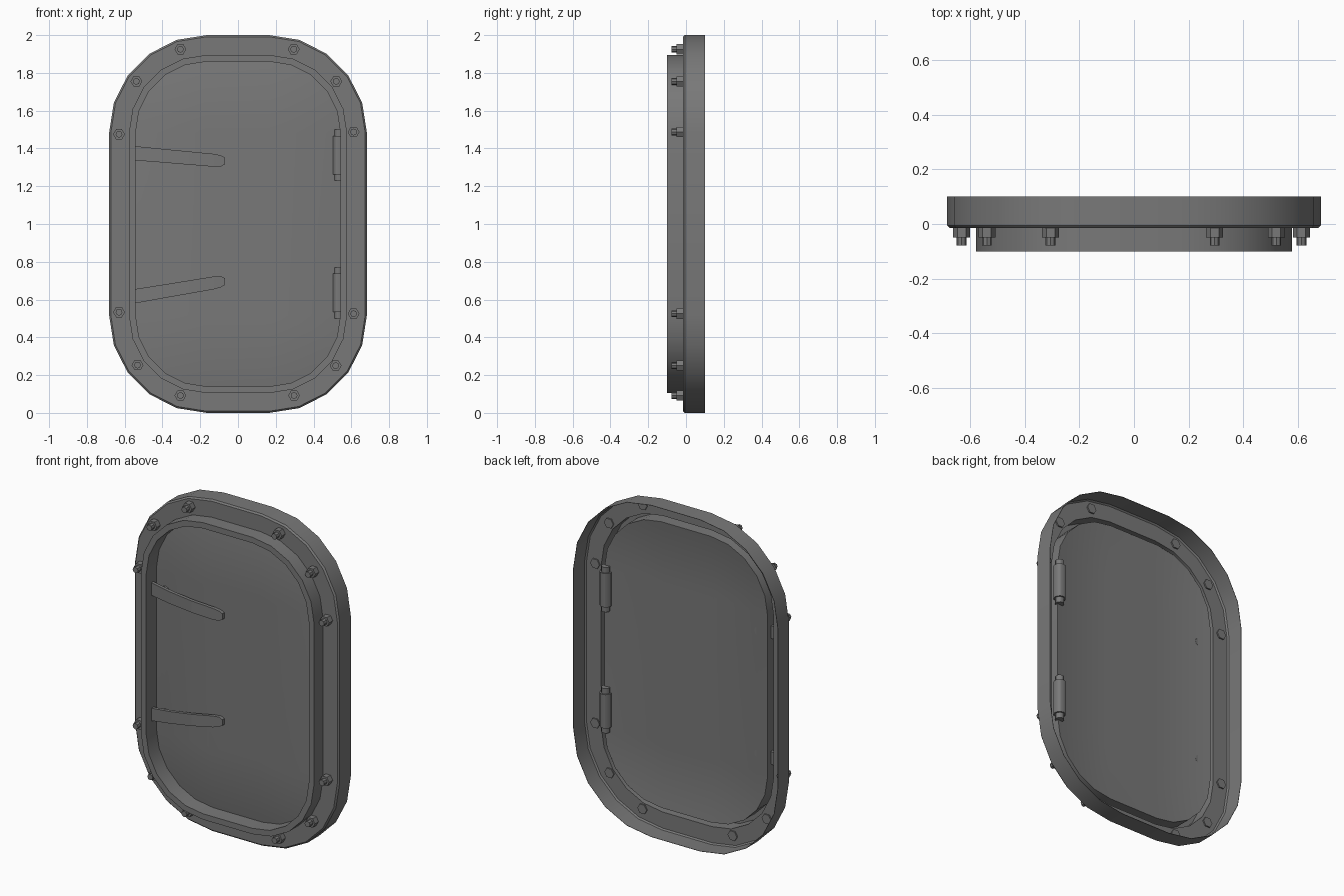
import bpy, bmesh, math
from mathutils import Vector

if "Cube" in bpy.data.objects:
    bpy.data.objects.remove(bpy.data.objects["Cube"])

steel = bpy.data.materials.new("dark_grey_steel")
steel.diffuse_color = (0.19, 0.19, 0.19, 1)
steel.use_nodes = True
steel.node_tree.nodes["Principled BSDF"].inputs["Base Color"].default_value = steel.diffuse_color

CX, CZ, R, SEG = 0.165, 0.4825, 0.5175, 5


def outline(d, y):
    """Rounded door outline, inset by d from the outer edge, at depth y."""
    pts = []
    for q, (sx, sz) in enumerate([(1, 1), (-1, 1), (-1, -1), (1, -1)]):
        for i in range(SEG + 1):
            a = math.radians(90 * q + 90 * i / SEG)
            pts.append((sx * CX + (R - d) * math.cos(a), y,
                        1 + sz * CZ + (R - d) * math.sin(a)))
    return pts


def loft(name, rings, closed=False, smooth=False):
    """Skin a list of equal-length point rings, capped or closed on itself."""
    bm = bmesh.new()
    vs = [[bm.verts.new(p) for p in r] for r in rings]
    n = len(vs[0])
    pairs = list(zip(vs, vs[1:]))
    if closed:
        pairs.append((vs[-1], vs[0]))
    for a, b in pairs:
        for i in range(n):
            j = (i + 1) % n
            bm.faces.new((a[i], a[j], b[j], b[i]))
    if not closed:
        bm.faces.new(vs[0])
        bm.faces.new(vs[-1])
    bmesh.ops.recalc_face_normals(bm, faces=bm.faces)
    me = bpy.data.meshes.new(name)
    bm.to_mesh(me)
    bm.free()
    me.materials.append(steel)
    ob = bpy.data.objects.new(name, me)
    bpy.context.collection.objects.link(ob)
    if smooth:
        bpy.ops.object.select_all(action='DESELECT')
        ob.select_set(True)
        bpy.context.view_layer.objects.active = ob
        bpy.ops.object.shade_smooth_by_angle(angle=math.radians(30))
    return ob


def turned(name, centre, axis, profile, sides, smooth=False):
    """Solid of stacked rings (radius, position) along axis 'y' or 'z'."""
    rings = []
    for r, t in profile:
        ring = []
        for i in range(sides):
            a = math.tau * i / sides
            u, v = r * math.cos(a), r * math.sin(a)
            off = (u, t, v) if axis == 'y' else (u, v, t)
            ring.append(Vector(centre) + Vector(off))
        rings.append(ring)
    return loft(name, rings, smooth=smooth)


# Frame: pressed sheet with rim, flange and coaming, hollow from behind
frame_profile = [(0.0, 0.10), (0.0, -0.006), (0.009, -0.015), (0.105, -0.015),
                 (0.105, -0.10), (0.14, -0.10), (0.14, 0.0),
                 (0.138, 0.0), (0.138, -0.098), (0.107, -0.098), (0.107, -0.013),
                 (0.010, -0.013), (0.002, -0.005), (0.002, 0.10)]
loft("frame", [outline(d, y) for d, y in frame_profile], closed=True, smooth=True)

# Door: thin, gently domed panel
front = []
for i in range(13):
    t = i / 12
    front.append((0.139 + 0.37 * t, -0.003 - 0.026 * (1 - (1 - t) ** 2)))
back = [(d, y + 0.003) for d, y in front]
loft("door_panel", [outline(d, y) for d, y in front[::-1] + back], smooth=True)

# Bolts: nut and stud in front, hexagonal end just showing behind
for x, z in ((0.612, 1.487), (0.612, 0.525), (0.52, 1.755), (0.517, 0.25),
             (0.295, 1.925), (0.297, 0.092), (-0.305, 1.925), (-0.305, 0.092),
             (-0.538, 1.755), (-0.532, 0.253), (-0.63, 1.475), (-0.63, 0.533)):
    turned("bolt_nut", (x, 0, z), 'y', [(0.031, -0.005), (0.031, -0.050)], 6)
    turned("bolt_stud", (x, 0, z), 'y', [(0.018, -0.045), (0.018, -0.078)], 8)

# Hinges: barrel with a narrower pin at each end
for z in (1.365, 0.635):
    turned("hinge", (0.533, 0.003, z), 'z',
           [(0.025, -0.135), (0.025, -0.102), (0.034, -0.102),
            (0.034, 0.102), (0.025, 0.102), (0.025, 0.135)], 12, smooth=True)


# Handles: bowed flat levers passing through the coaming's inner wall
def handle(name, z0, z1):
    rings = []
    for t, y, h in ((-0.03, -0.038, 0.038), (0.3, -0.055, 0.036), (0.6, -0.058, 0.035),
                    (0.88, -0.047, 0.034), (0.96, -0.042, 0.029), (1, -0.040, 0.018)):
        x = -0.55 + 0.48 * t
        z = z0 + (z1 - z0) * min(t, 0.96)
        rings.append([(x, y - 0.01, z - h), (x, y - 0.01, z + h),
                      (x, y + 0.01, z + h), (x, y + 0.01, z - h)])
    loft(name, rings)
    # Pivot pin between lever and door
    turned(name + "_pivot", (-0.475, 0, z0 + (z1 - z0) * 0.15), 'y',
           [(0.028, -0.045), (0.028, -0.01)], 8)


handle("upper_handle", 1.375, 1.332)
handle("lower_handle", 0.617, 0.698)
